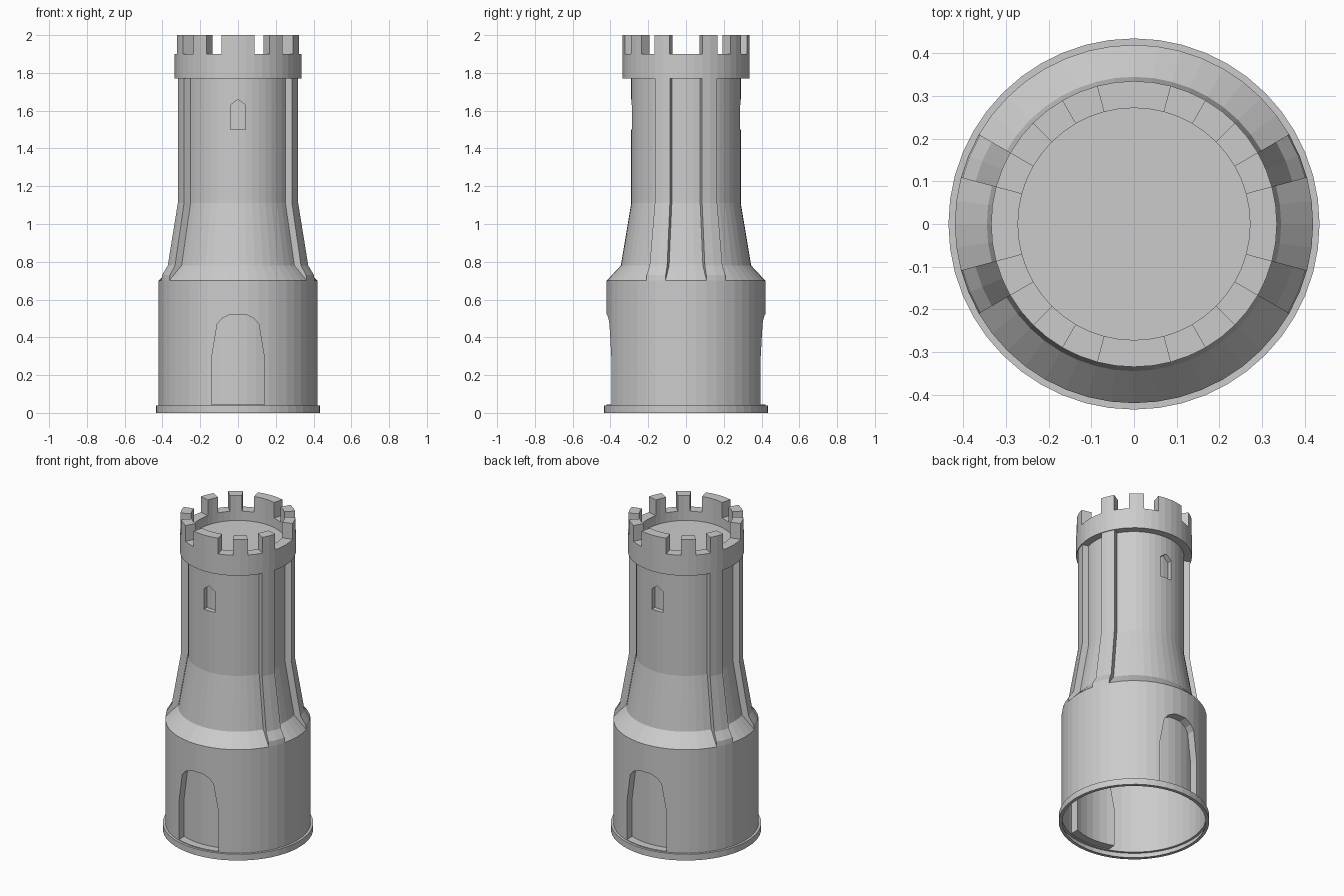
import bpy, bmesh
from math import sin, cos, radians

if "Cube" in bpy.data.objects:
    bpy.data.objects.remove(bpy.data.objects["Cube"])

SEG = 48
STEP = 360 / SEG


def polar(r, a, z):
    return (r * cos(radians(a)), r * sin(radians(a)), z)


def finish(name, bm):
    bmesh.ops.recalc_face_normals(bm, faces=bm.faces)
    me = bpy.data.meshes.new(name)
    bm.to_mesh(me)
    bm.free()
    ob = bpy.data.objects.new(name, me)
    bpy.context.collection.objects.link(ob)
    return ob


def skin(bm, rows, closed=False):
    """Quads between consecutive rows of points."""
    vs = [[bm.verts.new(p) for p in row] for row in rows]
    n = len(vs)
    for i in range(n if closed else n - 1):
        a, b = vs[i], vs[(i + 1) % n]
        for j in range(len(a) - 1):
            bm.faces.new((a[j], b[j], b[j + 1], a[j + 1]))
    return vs


def revolve(name, profile):
    """Closed solid of revolution with flat caps at both ends."""
    bm = bmesh.new()
    vs = skin(bm, [[polar(r, i * STEP, z) for r, z in profile] for i in range(SEG)], True)
    bm.faces.new([row[0] for row in vs])
    bm.faces.new([row[-1] for row in vs])
    return finish(name, bm)


def boolean(ob, other):
    m = ob.modifiers.new("cut", 'BOOLEAN')
    m.operation, m.solver, m.object = 'DIFFERENCE', 'EXACT', other
    bpy.context.view_layer.objects.active = ob
    bpy.ops.object.modifier_apply(modifier=m.name)
    bpy.data.objects.remove(other)


def recess(ob, half, r_back, z0, z1, side):
    """Cut an arched recess with a curved back into one side of the wall."""
    outline = half + [(-x, z) for x, z in reversed(half) if x > 0]
    bm = bmesh.new()
    f = bm.faces.new([bm.verts.new((x, side * 0.6, z)) for x, z in outline])
    ext = bmesh.ops.extrude_face_region(bm, geom=[f])
    for v in ext["geom"]:
        if isinstance(v, bmesh.types.BMVert):
            v.co.y = side * 0.15
    cutter = finish("recess_cutter", bm)
    cutter.hide_render = True
    boolean(cutter, revolve("recess_core", [(r_back, z0 - 0.1), (r_back, z1 + 0.1)]))
    boolean(ob, cutter)


# Tower wall, base ring, crown and roof floor
tower = revolve("tower_wall", [
    (0.415, 0), (0.435, 0), (0.435, 0.04), (0.42, 0.04), (0.42, 0.70),
    (0.345, 0.78), (0.29, 1.11), (0.29, 1.77), (0.335, 1.77),
    (0.335, 1.90), (0.272, 1.90), (0.272, 1.84)])

# Arched doorways and pointed windows, front and back
door = [(0.14, 0.045), (0.14, 0.29), (0.11, 0.47), (0.085, 0.50), (0.04, 0.522)]
window = [(0.04, 1.50), (0.04, 1.63), (0, 1.66)]
for side in (-1, 1):
    recess(tower, door, 0.37, 0.04, 0.53, side)
    recess(tower, window, 0.26, 1.50, 1.66, side)

# Open underside
bm = bmesh.new()
bm.from_mesh(tower.data)
caps = [f for f in bm.faces if all(abs(v.co.z) < 1e-4 and v.co.length < 0.42 for v in f.verts)]
bmesh.ops.delete(bm, geom=caps, context='FACES')
bm.to_mesh(tower.data)
bm.free()

# Buttress ribs on the left and right sides
inner = [(0.42, 0.70), (0.392, 0.73), (0.345, 0.78), (0.29, 1.11), (0.29, 1.77)]
outer = [(0.42, 0.70), (0.416, 0.73), (0.385, 0.78), (0.33, 1.11), (0.33, 1.77)]
for a in (15, 150, 195, 330):
    bm = bmesh.new()
    spans = [(inner, a), (outer, a), (outer, a + STEP), (outer, a + 15), (inner, a + 15)]
    skin(bm, [[polar(r, ang, z) for r, z in prof] for prof, ang in spans])
    bmesh.ops.remove_doubles(bm, verts=bm.verts, dist=1e-4)
    finish("buttress_rib", bm)

# Merlons: wide ones front and back, narrow ones between
narrow = [15, 45, 120, 150, 195, 225, 300, 330]
for a, width in [(75, 30), (255, 30)] + [(n, 15) for n in narrow]:
    bm = bmesh.new()
    prof = [(0.335, 1.90), (0.335, 2.0), (0.272, 2.0), (0.272, 1.90)]
    n = int(width / STEP)
    vs = skin(bm, [[polar(r, a + i * STEP, z) for r, z in prof] for i in range(n + 1)])
    bm.faces.new(vs[0])
    bm.faces.new(vs[-1])
    finish("merlon", bm)
